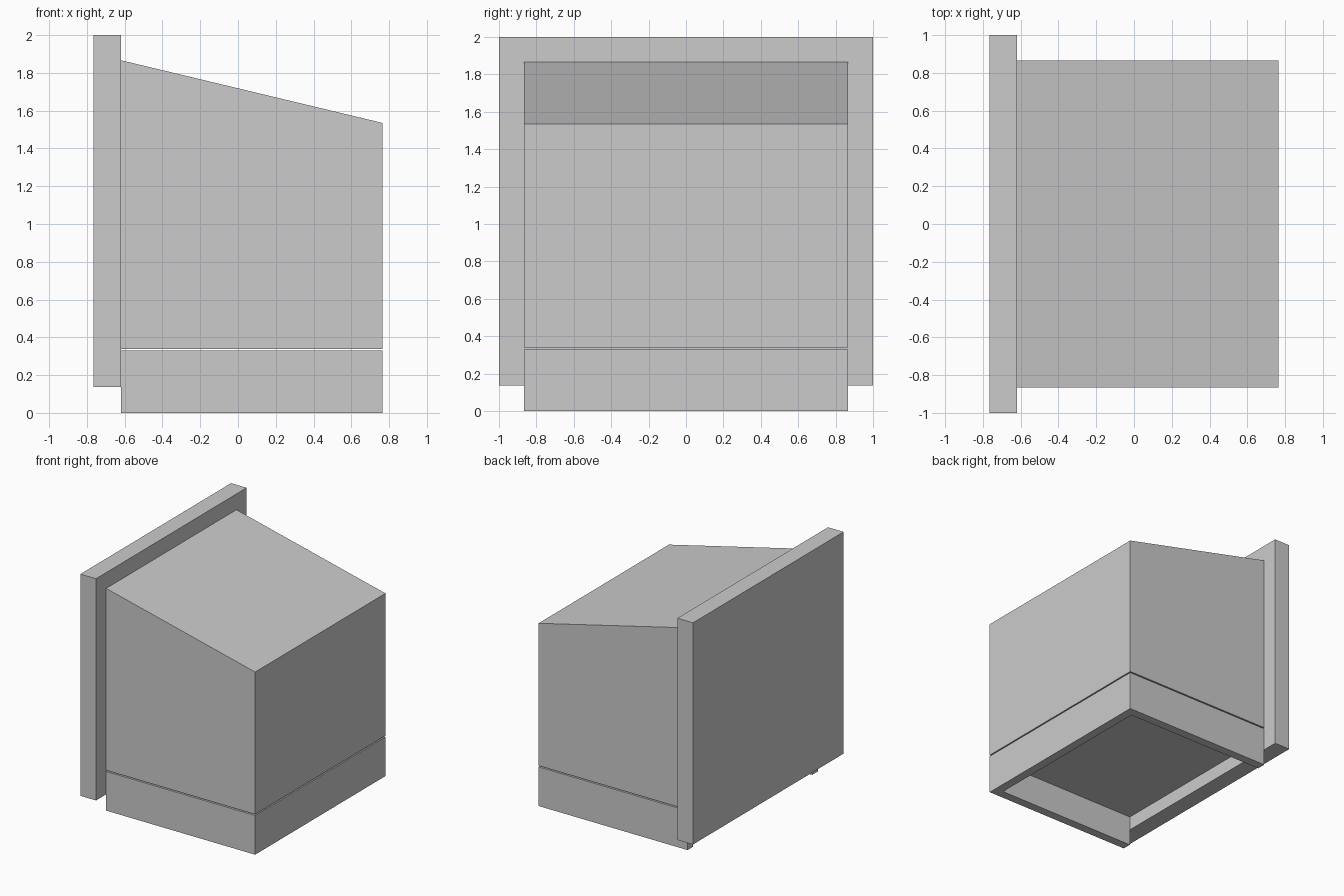
import bpy
import bmesh

cube = bpy.data.objects.get("Cube")
if cube:
    bpy.data.objects.remove(cube, do_unlink=True)

grey = bpy.data.materials.new("plain grey")
grey.use_nodes = True
colour = (0.6, 0.6, 0.6, 1)
grey.diffuse_color = colour
grey.node_tree.nodes["Principled BSDF"].inputs["Base Color"].default_value = colour

BACK, FRONT, HALF = -0.62, 0.765, 0.865   # body extents
WALL = 0.075


def prism(name, profile, y0, y1):
    """Extrude an x-z outline from y0 to y1."""
    bm = bmesh.new()
    face = bm.faces.new([bm.verts.new((x, y0, z)) for x, z in profile])
    extruded = bmesh.ops.extrude_face_region(bm, geom=[face])["geom"]
    verts = [v for v in extruded if isinstance(v, bmesh.types.BMVert)]
    bmesh.ops.translate(bm, verts=verts, vec=(0, y1 - y0, 0))
    bmesh.ops.recalc_face_normals(bm, faces=bm.faces)
    mesh = bpy.data.meshes.new(name)
    bm.to_mesh(mesh)
    bm.free()
    mesh.materials.append(grey)
    obj = bpy.data.objects.new(name, mesh)
    bpy.context.scene.collection.objects.link(obj)
    return obj


def box(name, x, y, z):
    return prism(name, [(x[0], z[0]), (x[1], z[0]), (x[1], z[1]), (x[0], z[1])], *y)


# Upright back panel
box("back_panel", (-0.765, BACK), (-1, 1), (0.137, 2))

# Main body with sloping top
prism("sloped_body", [(BACK, 0.339), (FRONT, 0.339), (FRONT, 1.535), (BACK, 1.867)],
      -HALF, HALF)

# Base: open underneath and at the back
base = box("open_base", (BACK, FRONT), (-HALF, HALF), (0, 0.329))
cutter = box("base_cutter", (BACK - 0.1, FRONT - WALL), (WALL - HALF, HALF - WALL),
             (-0.1, 0.329 - WALL))
cutter.hide_render = True
cutter.hide_viewport = True
cut = base.modifiers.new("hollow", "BOOLEAN")
cut.operation = "DIFFERENCE"
cut.solver = "EXACT"
cut.object = cutter
